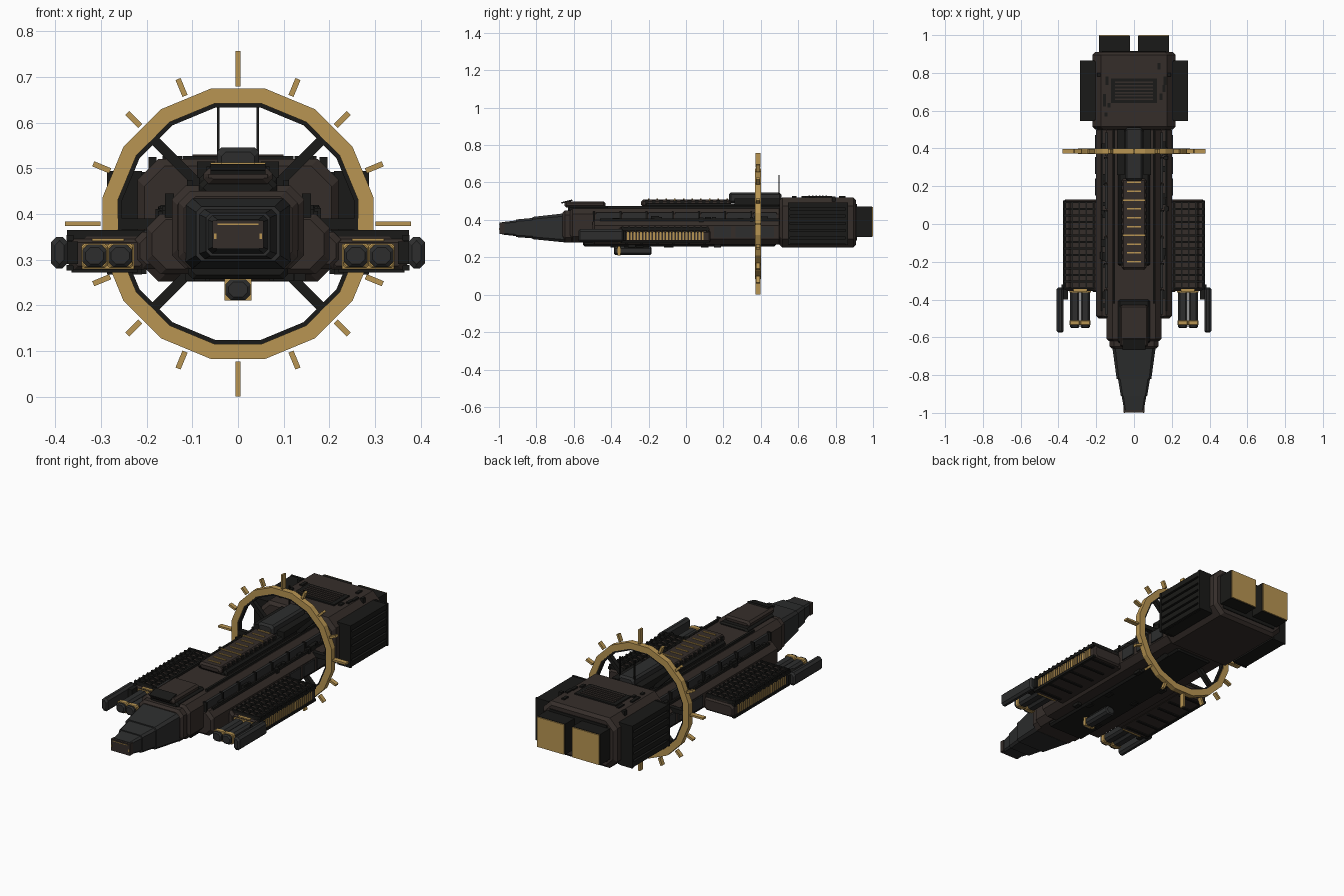
import bpy, bmesh, math, random
from mathutils import Matrix, Vector

if "Cube" in bpy.data.objects:
    bpy.data.objects.remove(bpy.data.objects["Cube"])

random.seed(4)

def material(name, rgb):
    m = bpy.data.materials.new(name)
    m.diffuse_color = (*rgb, 1)
    m.use_nodes = True
    m.node_tree.nodes["Principled BSDF"].inputs["Base Color"].default_value = m.diffuse_color
    return m

BROWN = material("brown_plate", (0.036, 0.027, 0.023))
GREY = material("grey_plate", (0.026, 0.027, 0.027))
BLACK = material("black_metal", (0.010, 0.010, 0.009))
GOLD = material("brass", (0.48, 0.30, 0.085))

def finish(name, bm, mat):
    bmesh.ops.recalc_face_normals(bm, faces=bm.faces)
    me = bpy.data.meshes.new(name)
    bm.to_mesh(me)
    bm.free()
    me.materials.append(mat)
    ob = bpy.data.objects.new(name, me)
    bpy.context.collection.objects.link(ob)
    return ob

def add_box(bm, x, y, z, rot=None):
    """Axis box from (min, max) pairs, optionally transformed."""
    c = Vector(((x[0]+x[1])/2, (y[0]+y[1])/2, (z[0]+z[1])/2))
    m = Matrix.Translation(c) @ Matrix.Diagonal((x[1]-x[0], y[1]-y[0], z[1]-z[0], 1))
    bmesh.ops.create_cube(bm, size=1, matrix=(rot @ m) if rot else m)

def boxes(name, items, mat, mirror=False):
    """Many boxes in one object; mirror copies them across x = 0."""
    bm = bmesh.new()
    for x, y, z in items:
        add_box(bm, x, y, z)
        if mirror:
            add_box(bm, (-x[1], -x[0]), y, z)
    return finish(name, bm, mat)

def loft(name, sections, mat, x=0):
    """Octagonal hull along y; each section is (y, half width, z0, z1, chamfer)."""
    bm = bmesh.new()
    rings = []
    for y, w, a, b, c in sections:
        pts = [(w-c, a), (w, a+c), (w, b-c), (w-c, b), (c-w, b), (-w, b-c), (-w, a+c), (c-w, a)]
        rings.append([bm.verts.new((x+px, y, pz)) for px, pz in pts])
    for r, s in zip(rings, rings[1:]):
        for i in range(8):
            bm.faces.new((r[i], r[(i+1) % 8], s[(i+1) % 8], s[i]))
    bm.faces.new(rings[0])
    bm.faces.new(rings[-1])
    return finish(name, bm, mat)

def block(name, x, w, y0, y1, z0, z1, c, e, mat):
    """Chamfered block with ends tapered in by e."""
    return loft(name, [(y0, w-e, z0+e, z1-e, c), (y0+e, w, z0, z1, c),
                       (y1-e, w, z0, z1, c), (y1, w-e, z0+e, z1-e, c)], mat, x)

def spaced(a, b, n):
    return [a + (b-a)*i/(n-1) for i in range(n)]

# --- Main hull: wide lower body, upper trunk, forward collar
block("lower_hull", 0, 0.2, -0.5, 0.51, 0.268, 0.40, 0.03, 0.012, BROWN)
block("upper_hull", 0, 0.145, -0.62, 0.51, 0.28, 0.462, 0.03, 0.012, BROWN)
block("forward_collar", 0, 0.13, -0.66, -0.46, 0.28, 0.45, 0.025, 0.012, BROWN)
block("keel_plate", 0, 0.11, -0.55, 0.48, 0.258, 0.30, 0.01, 0.008, BLACK)
boxes("hull_side_panels", [((0.14, 0.153), (y, y+0.125), (0.39, 0.44)) for y in spaced(-0.48, 0.36, 7)], GREY, True)
boxes("hull_side_ribs", [((0.14, 0.160), (y-0.016, y-0.006), (0.385, 0.445)) for y in spaced(-0.48, 0.36, 7)], BLACK, True)
boxes("hull_deck_rails", [((0.10, 0.112), (-0.42, 0.5), (0.455, 0.474)),
                          ((0.165, 0.175), (-0.46, 0.5), (0.395, 0.407))], BLACK, True)
boxes("lower_side_panels", [((0.195, 0.207), (y, y+0.09), (0.305, 0.365)) for y in spaced(0.15, 0.38, 3)], GREY, True)

# --- Nose: overlapping tapered armour sleeves
loft("nose_base", [(-0.82, 0.092, 0.297, 0.416, 0.012), (-0.65, 0.115, 0.28, 0.435, 0.015)], GREY)
loft("nose_middle", [(-0.91, 0.070, 0.308, 0.402, 0.01), (-0.80, 0.088, 0.30, 0.412, 0.012)], GREY)
loft("nose_tip", [(-0.985, 0.052, 0.322, 0.388, 0.007), (-0.89, 0.069, 0.311, 0.399, 0.01)], GREY)
boxes("nose_face", [((-0.056, 0.056), (-0.997, -0.97), (0.324, 0.386))], BROWN)
boxes("nose_trim", [((0.047, 0.053), (-1.0, -0.99), (0.345, 0.357))], GOLD, True)
boxes("nose_slit", [((-0.045, 0.045), (-0.999, -0.99), (0.376, 0.379))], GOLD)

# --- Bridge with raised brow plate
block("bridge_base", 0, 0.085, -0.63, -0.40, 0.44, 0.475, 0.01, 0.008, BLACK)
block("bridge", 0, 0.075, -0.65, -0.43, 0.466, 0.499, 0.01, 0.01, BROWN)
bm = bmesh.new()
add_box(bm, (-0.06, 0.06), (-0.03, 0.03), (-0.004, 0.004),
        Matrix.Translation((0, -0.637, 0.498)) @ Matrix.Rotation(math.radians(14), 4, 'X'))
finish("bridge_brow", bm, BLACK)

# --- Dorsal spine with brass bars
block("spine_base", 0, 0.085, -0.22, 0.50, 0.455, 0.488, 0.01, 0.008, BLACK)
block("dorsal_spine", 0, 0.066, -0.24, 0.24, 0.47, 0.508, 0.01, 0.01, BROWN)
boxes("spine_bars", [((-w, w), (y-0.004, y+0.004), (0.50, 0.513))
                     for i, y in enumerate(spaced(-0.20, 0.22, 10)) for w in [0.06 if i in (3, 7) else 0.036]], GOLD)
boxes("spine_notches", [((0.055, 0.069), (y-0.01, y+0.01), (0.48, 0.504)) for y in spaced(-0.21, 0.21, 12)], BLACK, True)
block("rear_spine", 0, 0.046, 0.23, 0.51, 0.49, 0.546, 0.01, 0.01, GREY)
boxes("rear_spine_flanges", [((0.05, 0.09), (0.26, 0.50), (0.48, 0.515))], BLACK, True)
boxes("antennas", [((0.040, 0.046), (0.494, 0.500), (0.50, 0.64))], BLACK, True)

# --- Stern engine block
block("stern_block", 0, 0.22, 0.50, 0.91, 0.252, 0.52, 0.045, 0.015, BROWN)
boxes("stern_grille_frame", [((-0.122, 0.122), (0.64, 0.77), (0.51, 0.527))], BLACK)
boxes("stern_grille_slats", [((-0.10, 0.10), (y-0.004, y+0.004), (0.52, 0.530)) for y in spaced(0.66, 0.75, 6)], BROWN)
boxes("radiator_core", [((0.20, 0.270), (0.55, 0.86), (0.268, 0.492))], BLACK, True)
boxes("radiator_slats", [((0.21, 0.285), (0.545, 0.865), (z-0.014, z+0.014)) for z in spaced(0.284, 0.478, 6)], BLACK, True)
boxes("radiator_frame", [((0.21, 0.287), (y-0.006, y+0.006), (0.267, 0.494)) for y in (0.551, 0.859)], BLACK, True)
boxes("engine_mount", [((-0.17, 0.17), (0.90, 0.915), (0.29, 0.485))], BLACK)
boxes("engine_nozzles", [((0.022, 0.186), (0.90, 0.994), (0.308, 0.472))], BLACK, True)
boxes("engine_glow_plates", [((0.024, 0.184), (0.99, 1.0), (0.31, 0.47))], GOLD, True)

# --- Side weapon sponsons
for side, s in (("right", 1), ("left", -1)):
    block(side+"_sponson", s*0.283, 0.088, -0.355, 0.13, 0.278, 0.345, 0.012, 0.008, BROWN)
    block(side+"_sponson_deck", s*0.275, 0.068, -0.345, 0.12, 0.33, 0.357, 0.006, 0.006, BROWN)
    block(side+"_sponson_root", s*0.19, 0.035, -0.36, 0.12, 0.28, 0.36, 0.015, 0.01, BROWN)
    for gx in (0.258, 0.314):
        block(side+"_gun_barrel", s*gx, 0.026, -0.55, -0.34, 0.284, 0.333, 0.011, 0.006, GREY)
        block(side+"_gun_band", s*gx, 0.0285, -0.535, -0.51, 0.2815, 0.3355, 0.006, 0.003, GOLD)
    block(side+"_missile_pod", s*0.391, 0.018, -0.575, -0.335, 0.281, 0.35, 0.011, 0.008, GREY)
boxes("gun_backplates", [((0.228, 0.342), (-0.362, -0.35), (0.280, 0.334)),
                         ((0.25, 0.32), (-0.360, -0.34), (0.341, 0.346))], GOLD, True)
boxes("pod_arms", [((0.35, 0.385), (-0.40, -0.32), (0.29, 0.34))], BLACK, True)
boxes("sponson_grid", [((0.205, 0.374), (y-0.005, y+0.005), (0.335, 0.365)) for y in spaced(-0.34, 0.115, 14)]
      + [((x-0.004, x+0.004), (-0.345, 0.12), (0.35, 0.363)) for x in spaced(0.215, 0.365, 5)], BLACK, True)
boxes("sponson_side_rails", [((0.36, 0.376), (-0.35, 0.125), (z, z+0.012)) for z in (0.276, 0.342)], BLACK, True)
boxes("sponson_brass_strips", [((0.36, 0.374), (y-0.0045, y+0.0045), (0.292, 0.338)) for y in spaced(-0.31, 0.09, 24)], GOLD, True)
boxes("sponson_belly_ribs", [((0.22, 0.365), (y-0.006, y+0.006), (0.272, 0.285)) for y in spaced(-0.32, 0.10, 6)], BLACK, True)

# --- Belly gun
block("belly_gun", 0, 0.027, -0.385, -0.185, 0.212, 0.257, 0.011, 0.006, GREY)
boxes("belly_gun_plate", [((-0.03, 0.03), (-0.365, -0.35), (0.21, 0.262))], GOLD)
boxes("belly_gun_mount", [((-0.022, 0.022), (-0.33, -0.20), (0.24, 0.27))], BLACK)

# --- Sixteen-sided ring with radial fins and struts
CY, CZ = 0.385, 0.3785

def ring(name, r_in, r_out, half, mat):
    bm = bmesh.new()
    loops = []
    for k in range(16):
        a = math.radians(22.5*k + 11.25)
        loops.append([bm.verts.new((r*math.cos(a), CY+d, CZ+r*math.sin(a)))
                      for r, d in ((r_in, -half), (r_out, -half), (r_out, half), (r_in, half))])
    for k in range(16):
        p, q = loops[k], loops[(k+1) % 16]
        for j in range(4):
            bm.faces.new((p[j], p[(j+1) % 4], q[(j+1) % 4], q[j]))
    return finish(name, bm, mat)

def radial(name, angles, r0, r1, w, half, mat):
    bm = bmesh.new()
    for a in angles:
        add_box(bm, (r0, r1), (-half, half), (-w, w),
                Matrix.Translation((0, CY, CZ)) @ Matrix.Rotation(-math.radians(a), 4, 'Y'))
    return finish(name, bm, mat)

ring("gold_ring", 0.268, 0.302, 0.015, GOLD)
ring("ring_inner_liner", 0.259, 0.270, 0.011, BLACK)
radial("ring_long_fins", range(0, 360, 90), 0.301, 0.3785, 0.005, 0.013, GOLD)
radial("ring_short_fins", [22.5*k for k in range(16) if k % 4], 0.303, 0.343, 0.006, 0.011, GOLD)
radial("ring_struts", (45, 135, 225, 315), 0.12, 0.265, 0.011, 0.012, BLACK)
radial("ring_side_struts", (0, 180), 0.18, 0.265, 0.012, 0.012, BLACK)

# --- Small surface equipment boxes
items = []
for _ in range(26):
    x, y, h = random.choice((-1, 1))*random.uniform(0.155, 0.172), random.uniform(-0.45, 0.46), random.uniform(0.008, 0.02)
    items.append(((x-0.010, x+0.010), (y, y+random.uniform(0.015, 0.05)), (0.39, 0.40+h)))
for _ in range(10):
    x, y = random.choice((-1, 1))*random.uniform(0.13, 0.165), random.uniform(0.54, 0.84)
    items.append(((x-0.008, x+0.008), (y, y+random.uniform(0.015, 0.05)), (0.51, 0.527)))
for _ in range(10):
    x, y = random.uniform(-0.15, 0.15), random.uniform(-0.45, 0.42)
    if abs(x) > 0.05:
        items.append(((x-0.012, x+0.012), (y, y+0.04), (0.253, 0.275)))
boxes("surface_equipment", items, BLACK)
boxes("stern_top_blocks", [((0.178, 0.196), (0.78, 0.80), (0.49, 0.525))], BLACK, True)
